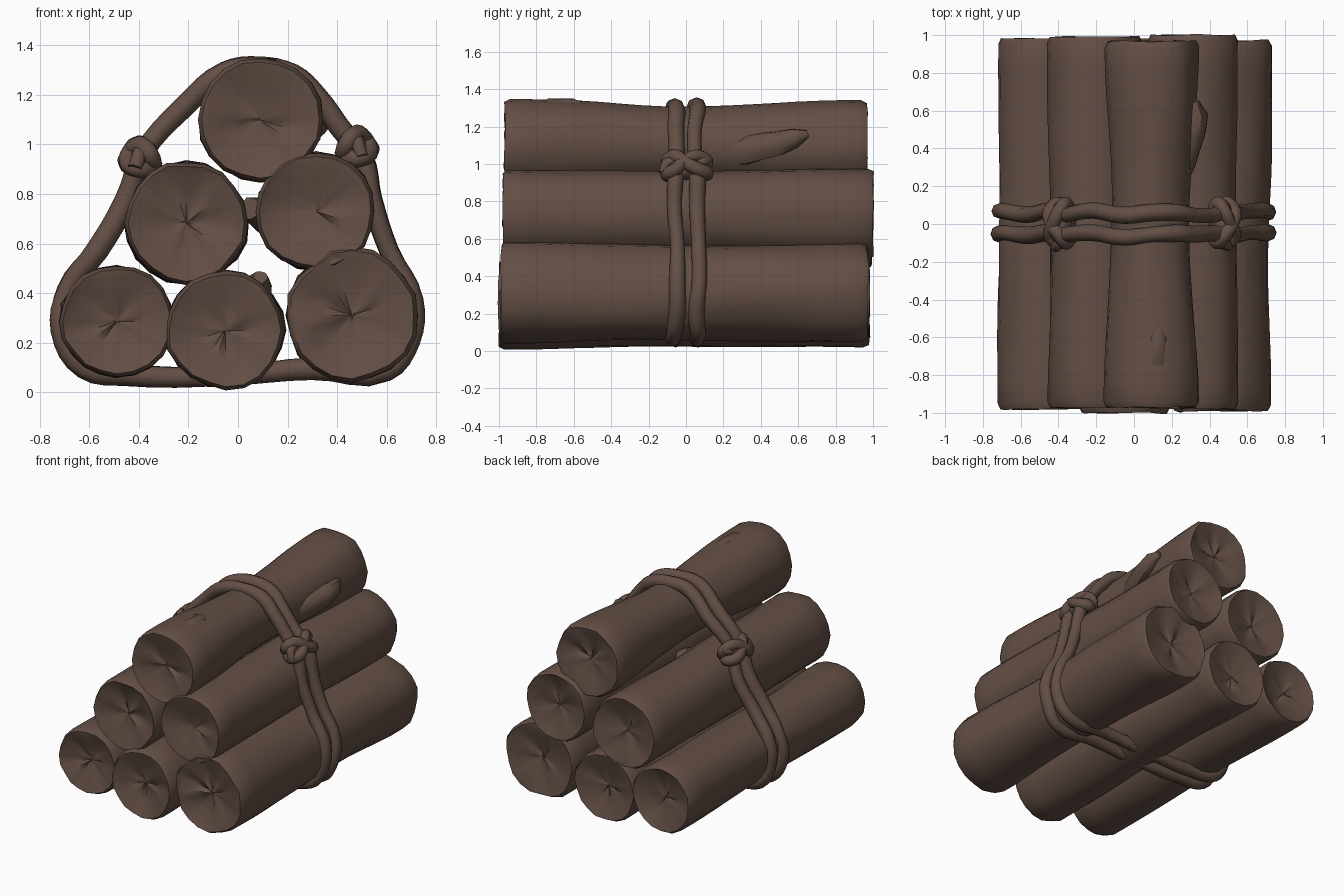
import bpy, bmesh, math, random
from mathutils import Vector, noise

if "Cube" in bpy.data.objects:
    bpy.data.objects.remove(bpy.data.objects["Cube"])

random.seed(4)
bark = bpy.data.materials.new("dark_brown_bark")
bark.diffuse_color = (0.125, 0.078, 0.060, 1)
bark.use_nodes = True
bark.node_tree.nodes["Principled BSDF"].inputs["Base Color"].default_value = bark.diffuse_color


def finish(ob, angle=50):
    """Give the part its colour and smooth shading with sharp edges kept."""
    ob.data.materials.clear()
    ob.data.materials.append(bark)
    bpy.ops.object.select_all(action='DESELECT')
    ob.select_set(True)
    bpy.context.view_layer.objects.active = ob
    bpy.ops.object.shade_smooth_by_angle(angle=math.radians(angle))
    return ob


def mesh_object(name, bm, angle=50):
    bmesh.ops.recalc_face_normals(bm, faces=bm.faces)
    me = bpy.data.meshes.new(name)
    bm.to_mesh(me)
    bm.free()
    ob = bpy.data.objects.new(name, me)
    bpy.context.collection.objects.link(ob)
    return finish(ob, angle)


def skin(bm, rings):
    """Join a list of vertex rings and close both ends."""
    n = len(rings[0])
    for a, b in zip(rings, rings[1:]):
        for i in range(n):
            j = (i + 1) % n
            bm.faces.new((a[i], a[j], b[j], b[i]))
    for ring in (rings[0], rings[-1]):
        c = sum((v.co for v in ring), Vector()) / n
        tip = bm.verts.new(c)
        for i in range(n):
            bm.faces.new((ring[i], ring[(i + 1) % n], tip))


def log(name, x, z, r, y0, y1, waist, seed, sides=20):
    """Rough log along y: dished ends, worn rims, grooved bark, slim waist."""
    # (distance in from the end, radius factor)
    rim = [(0.05, 0.15), (0.035, 0.5), (0.008, 0.82), (0.0, 0.94), (0.03, 1.0)]
    prof = [(y0 + d, f) for d, f in rim]
    for k in range(1, 16):
        t = k / 16
        prof.append((y0 + 0.03 + t * (y1 - y0 - 0.06),
                     1 - waist * math.sin(math.pi * t) ** 2))
    prof += [(y1 - d, f) for d, f in reversed(rim)]
    bm = bmesh.new()
    rings = []
    for y, f in prof:
        ring = []
        for i in range(sides):
            a = 2 * math.pi * i / sides
            ca, sa = math.cos(a), math.sin(a)
            wide = noise.noise(Vector((ca * 1.3 + seed * 7.1, sa * 1.3, y * 1.2)))
            groove = noise.noise(Vector((ca * 3.5, sa * 3.5 + seed * 5.3, y * 1.8)))
            rr = r * f * (1 + 0.045 * wide + 0.05 * groove)
            dent = 0.025 * groove if f < 0.9 else 0.01 * wide
            ring.append(bm.verts.new((x + rr * ca, y + dent, z + rr * sa)))
        rings.append(ring)
    skin(bm, rings)
    return mesh_object(name, bm)


def branch_stub(name, points, radii, sides=9):
    """Broken branch: a tapering tube through the points."""
    bm = bmesh.new()
    rings = []
    pts = [Vector(p) for p in points]
    for k, (p, r) in enumerate(zip(pts, radii)):
        d = pts[min(k + 1, len(pts) - 1)] - pts[max(k - 1, 0)]
        q = d.to_track_quat('Z', 'Y')
        ring = []
        for i in range(sides):
            a = 2 * math.pi * i / sides
            rr = r * random.uniform(0.88, 1.12)
            ring.append(bm.verts.new(p + q @ Vector((rr * math.cos(a), rr * math.sin(a), 0))))
        rings.append(ring)
    skin(bm, rings)
    return mesh_object(name, bm, 45)


def rope(name, points, radius, closed):
    """Round cord along a smooth path, turned into a mesh."""
    cu = bpy.data.curves.new(name, 'CURVE')
    cu.dimensions = '3D'
    cu.bevel_depth = radius
    cu.bevel_resolution = 2
    cu.resolution_u = 4
    cu.use_fill_caps = True
    sp = cu.splines.new('BEZIER')
    sp.bezier_points.add(len(points) - 1)
    sp.use_cyclic_u = closed
    for bp, p in zip(sp.bezier_points, points):
        bp.co = p
        bp.radius = random.uniform(0.9, 1.12)
        bp.handle_left_type = bp.handle_right_type = 'AUTO'
    ob = bpy.data.objects.new(name, cu)
    bpy.context.collection.objects.link(ob)
    bpy.ops.object.select_all(action='DESELECT')
    ob.select_set(True)
    bpy.context.view_layer.objects.active = ob
    bpy.ops.object.convert(target='MESH')
    return finish(bpy.context.object, 60)


# Six stacked logs: x, z, radius, front end, back end, waist
logs = [
    ("bottom_left_log", -0.49, 0.285, 0.228, -0.98, 0.98, 0.03),
    ("bottom_middle_log", -0.05, 0.25, 0.240, -1.0, 0.98, 0.06),
    ("bottom_right_log", 0.46, 0.31, 0.268, -0.99, 0.97, 0.05),
    ("middle_left_log", -0.21, 0.685, 0.248, -0.97, 0.99, 0.03),
    ("middle_right_log", 0.315, 0.73, 0.238, -0.98, 1.0, 0.02),
    ("top_log", 0.09, 1.10, 0.252, -0.97, 0.97, 0.20),
]
for k, spec in enumerate(logs):
    log(*spec, seed=k + 1)

# Broken branches
branch_stub("side_branch", [(0.17, 0.12, 1.06), (0.25, 0.32, 1.08), (0.31, 0.50, 1.11),
                            (0.335, 0.58, 1.14), (0.325, 0.65, 1.16)],
            [0.06, 0.085, 0.07, 0.055, 0.02])
branch_stub("top_branch", [(0.11, -0.85, 1.24), (0.12, -0.72, 1.28), (0.13, -0.60, 1.305),
                           (0.13, -0.52, 1.30)],
            [0.05, 0.075, 0.05, 0.02])
branch_stub("inner_branch", [(0.16, 0.0, 0.70), (0.09, -0.08, 0.72), (0.05, -0.14, 0.74)],
            [0.09, 0.07, 0.05])
branch_stub("lower_inner_branch", [(0.05, 0.1, 0.36), (0.08, 0.02, 0.43), (0.09, -0.04, 0.465)],
            [0.08, 0.06, 0.03])

# Double rope around the stack
path = [(-0.05, 1.29), (-0.22, 1.15), (-0.385, 0.96), (-0.45, 0.78), (-0.57, 0.57),
        (-0.69, 0.41), (-0.71, 0.25), (-0.62, 0.10), (-0.45, 0.07), (-0.05, 0.065),
        (0.30, 0.095), (0.60, 0.085), (0.69, 0.21), (0.705, 0.37), (0.61, 0.57),
        (0.54, 0.78), (0.50, 0.95), (0.41, 1.07), (0.32, 1.19), (0.22, 1.28), (0.08, 1.31)]
for name, y in (("front_rope", -0.058), ("back_rope", 0.06)):
    rope(name, [(x, y + random.uniform(-0.014, 0.014), z) for x, z in path], 0.042, True)


# Knots: a coil across both strands, a lumpy core and two short loose ends
def knot(name, x, z, tilt):
    along = Vector((math.cos(tilt), 0, math.sin(tilt)))
    out = Vector((-along.z, 0, along.x))
    if out.x * x < 0:
        out = -out
    c = Vector((x, 0, z))

    def at(u, y, w):
        return c + along * u + out * w + Vector((0, y, 0))

    for s in (-1, 1):
        rope(name + "_coil", [at(s * 0.035, -0.10, -0.02), at(s * 0.045, -0.06, 0.035),
                              at(-s * 0.01, 0.0, 0.05), at(-s * 0.045, 0.07, 0.035),
                              at(-s * 0.03, 0.11, -0.02), at(0, 0.0, -0.05)], 0.036, True)
        rope(name + "_end", [at(0, s * 0.04, 0.01), at(0.02, s * 0.09, 0.02),
                             at(0.045 * s, s * 0.12, 0.0)], 0.03, False)
    bm = bmesh.new()
    bmesh.ops.create_icosphere(bm, subdivisions=2, radius=1)
    for v in bm.verts:
        p = v.co * (1 + 0.2 * noise.noise(v.co * 2 + c))
        v.co = at(p.x * 0.07, p.y * 0.10, p.z * 0.06)
    mesh_object(name + "_core", bm)


knot("left_knot", -0.39, 0.94, math.radians(55))
knot("right_knot", 0.475, 0.985, math.radians(125))
